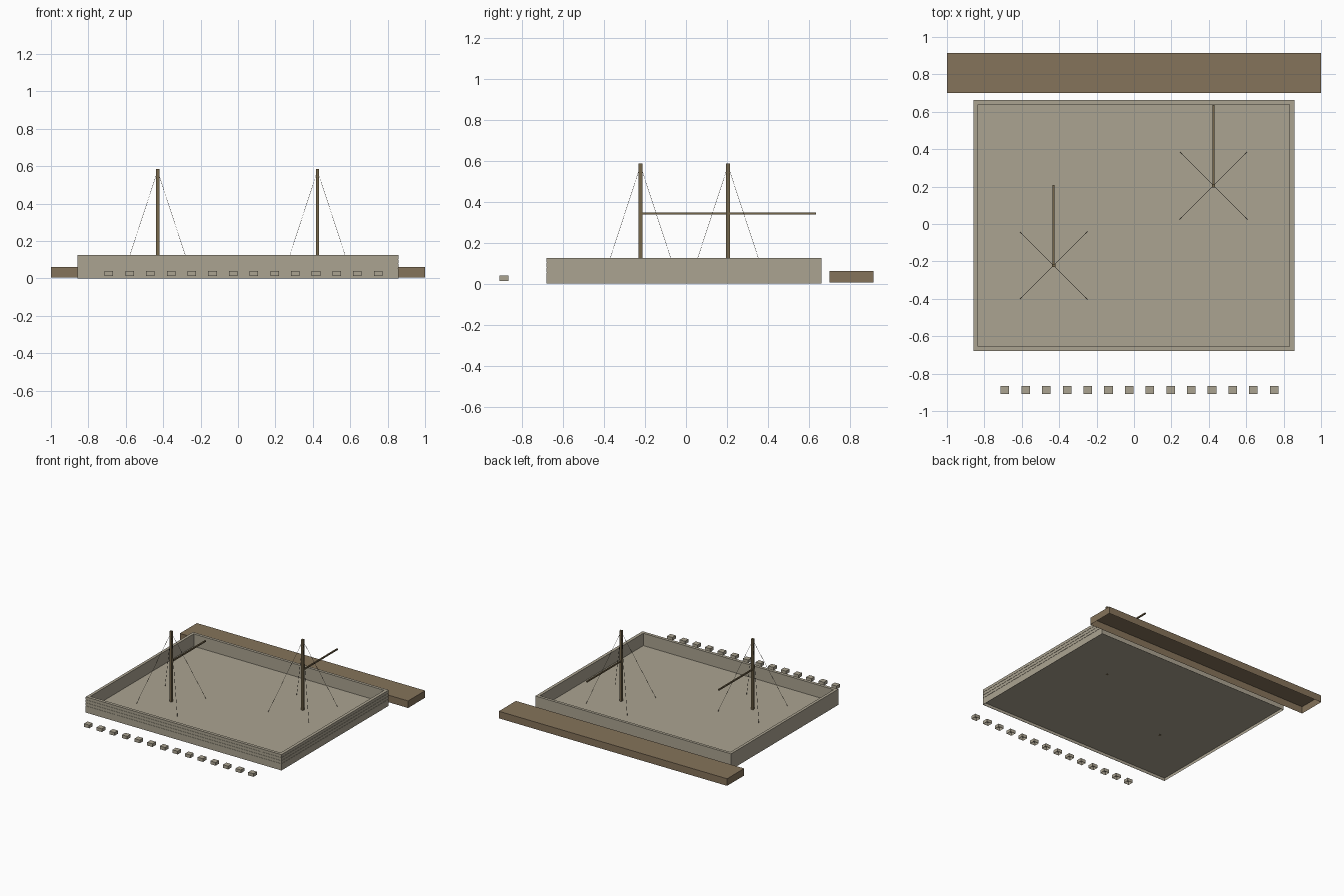
import bpy, bmesh
from mathutils import Vector

cube = bpy.data.objects.get("Cube")
if cube:
    bpy.data.objects.remove(cube, do_unlink=True)


def material(name, rgb):
    m = bpy.data.materials.new(name)
    m.use_nodes = True
    m.diffuse_color = (*rgb, 1)
    m.node_tree.nodes["Principled BSDF"].inputs["Base Color"].default_value = (*rgb, 1)
    return m


stone = material("pale stone", (0.41, 0.37, 0.285))
wood = material("brown wood", (0.235, 0.172, 0.103))
spar_wood = material("spar wood", (0.18, 0.135, 0.07))
rope = material("dark rope", (0.03, 0.025, 0.018))


def finish(bm, name, mat):
    mesh = bpy.data.meshes.new(name)
    bm.to_mesh(mesh)
    bm.free()
    mesh.materials.append(mat)
    obj = bpy.data.objects.new(name, mesh)
    bpy.context.collection.objects.link(obj)
    return obj


def box_mesh(low, high, open_bottom=False):
    """Box between two corners, optionally a shell without its underside."""
    bm = bmesh.new()
    low, high = Vector(low), Vector(high)
    bmesh.ops.create_cube(bm, size=1)
    for v in bm.verts:
        v.co = (low + high) / 2 + v.co * (high - low)
    bm.normal_update()
    if open_bottom:
        under = [f for f in bm.faces if f.normal.z < -0.5]
        bmesh.ops.delete(bm, geom=under, context="FACES_ONLY")
    return bm


def box(name, low, high, mat, open_bottom=False):
    return finish(box_mesh(low, high, open_bottom), name, mat)


# Walled enclosure: a shell whose top is inset and sunk to the floor
X0, X1, Y0, Y1, TOP, FLOOR = -0.858, 0.855, -0.678, 0.662, 0.125, 0.027
bm = box_mesh((X0, Y0, 0), (X1, Y1, TOP), True)
top = [f for f in bm.faces if f.normal.z > 0.5]
bmesh.ops.inset_region(bm, faces=top, thickness=0.032)
walls = bmesh.ops.extrude_discrete_faces(bm, faces=top)["faces"]
for v in walls[0].verts:
    v.co.z = FLOOR
finish(bm, "enclosure_walls", stone)
box("floor_base", (X0 + 0.001, Y0 + 0.001, 0.022), (X1 - 0.001, Y1 - 0.001, 0.025), stone)

# Thin boards with narrow joints on the front and right side
levels = [0, 0.053, 0.077, 0.101, TOP]
for i, (a, b) in enumerate(zip(levels, levels[1:])):
    a += 0.002 if i else 0
    box(f"front_board_{i}", (X0, Y0 - 0.002, a), (X1, Y0, b), stone)
    box(f"side_board_{i}", (X1, Y0 - 0.002, a), (X1 + 0.002, Y1, b), stone)

# Long hollow beam behind the enclosure
box("rear_beam", (-1, 0.7, 0.006), (1, 0.914, 0.062), wood, True)

# Row of small blocks in front
for i in range(14):
    x = -0.69 + i * 0.1107
    box(f"front_block_{i}", (x - 0.023, -0.909, 0.014), (x + 0.023, -0.866, 0.039), stone, True)


def guy_rope(name, start, end):
    curve = bpy.data.curves.new(name, "CURVE")
    curve.dimensions = "3D"
    curve.bevel_depth = 0.001
    curve.bevel_resolution = 0
    spline = curve.splines.new("POLY")
    spline.points.add(1)
    for point, co in zip(spline.points, (start, end)):
        point.co = (*co, 1)
    curve.materials.append(rope)
    bpy.context.collection.objects.link(bpy.data.objects.new(name, curve))


# Two masts, each with a boom towards the back and four guy ropes
for side, x, y in (("right", -0.43, -0.222), ("left", 0.425, 0.205)):
    r = 0.009
    box(f"{side}_mast", (x - r, y - r, 0.021), (x + r, y + r, 0.585), spar_wood)
    box(f"{side}_boom", (x - 0.005, y, 0.338), (x + 0.005, y + 0.43, 0.348), spar_wood)
    for i, (dx, dy) in enumerate(((-1, -1), (1, -1), (1, 1), (-1, 1))):
        guy_rope(f"{side}_guy_rope_{i}", (x, y, 0.575), (x + 0.18 * dx, y + 0.18 * dy, FLOOR))
